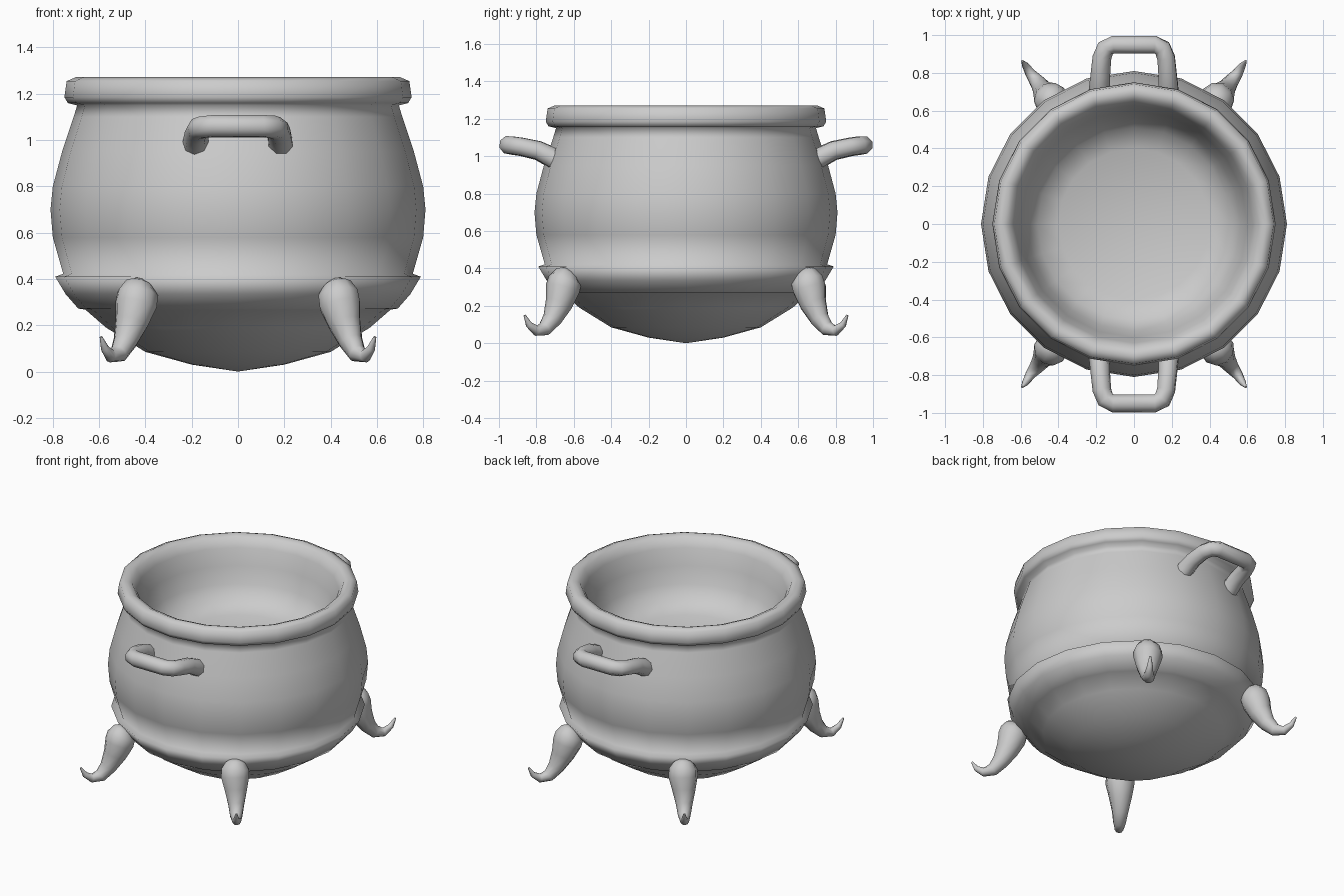
import bpy, bmesh
from math import cos, sin, tau, radians
from mathutils import Vector

if "Cube" in bpy.data.objects:
    bpy.data.objects.remove(bpy.data.objects["Cube"])


def finish(name, bm, angle):
    bmesh.ops.remove_doubles(bm, verts=bm.verts, dist=1e-5)
    bmesh.ops.recalc_face_normals(bm, faces=bm.faces)
    me = bpy.data.meshes.new(name)
    bm.to_mesh(me)
    bm.free()
    ob = bpy.data.objects.new(name, me)
    bpy.context.collection.objects.link(ob)
    bpy.ops.object.select_all(action='DESELECT')
    ob.select_set(True)
    bpy.context.view_layer.objects.active = ob
    bpy.ops.object.shade_smooth_by_angle(angle=radians(angle))
    return ob


def lathe(name, profile, segs=20, angle=180):
    bm = bmesh.new()
    vs = [bm.verts.new((r, 0, z)) for r, z in profile]
    edges = [bm.edges.new(p) for p in zip(vs, vs[1:])]
    bmesh.ops.spin(bm, geom=vs + edges, cent=(0, 0, 0), axis=(0, 0, 1),
                   angle=tau, steps=segs, use_merge=True)
    return finish(name, bm, angle)


def tube(name, path, radii, sign=(1, 1), segs=8):
    """Sweep a round section along a path, mirrored in x / y by sign."""
    pts = [Vector((x * sign[0], y * sign[1], z)) for x, y, z in path]
    bm = bmesh.new()
    rings, u = [], None
    for i, p in enumerate(pts):
        t = (pts[min(i + 1, len(pts) - 1)] - pts[max(i - 1, 0)]).normalized()
        u = t.cross(Vector((0.3, 0.2, 1))) if u is None else u - t * u.dot(t)
        u.normalize()
        w = t.cross(u)
        rings.append([bm.verts.new(p + radii[i] * (u * cos(tau * k / segs) + w * sin(tau * k / segs)))
                      for k in range(segs)])
    for a, b in zip(rings, rings[1:]):
        for k in range(segs):
            n = (k + 1) % segs
            bm.faces.new((a[k], a[n], b[n], b[k]))
    bm.faces.new(rings[0])
    bm.faces.new(rings[-1])
    return finish(name, bm, 60)


# Pot: round bottom, flared base band, belly, rolled rim and inner bowl
lathe("pot", [
    (0, 0.0), (0.2, 0.03), (0.4, 0.085), (0.57, 0.19), (0.66, 0.268), (0.69, 0.272),
    (0.745, 0.335), (0.79, 0.41), (0.755, 0.422),
    (0.80, 0.58), (0.81, 0.70), (0.80, 0.80), (0.76, 0.95),
    (0.71, 1.10), (0.695, 1.15), (0.735, 1.16), (0.75, 1.185), (0.74, 1.255),
    (0.70, 1.272), (0.66, 1.255), (0.63, 1.20), (0.60, 1.09), (0.565, 0.98),
    (0.51, 0.89), (0.40, 0.845), (0, 0.83)])

# Handles front and back
half = [(0.183, 0.685, 0.975), (0.182, 0.73, 1.0), (0.178, 0.79, 1.03),
        (0.17, 0.88, 1.05), (0.15, 0.93, 1.057), (0.11, 0.95, 1.06)]
handle_path = half + [(-x, y, z) for x, y, z in reversed(half)]
radii = [0.058, 0.055, 0.052, 0.05, 0.05, 0.05]
for label, sy in (("front", -1), ("back", 1)):
    tube(label + "_handle", handle_path, radii + radii[::-1], (1, sy))

# Four tapered legs with a rounded knee and curled toes
leg_path = [(0.42, 0.62, 0.385), (0.428, 0.635, 0.37), (0.433, 0.647, 0.335), (0.44, 0.66, 0.29),
            (0.46, 0.68, 0.21), (0.487, 0.715, 0.13), (0.515, 0.755, 0.078), (0.55, 0.80, 0.067),
            (0.575, 0.84, 0.10), (0.592, 0.863, 0.15)]
leg_radii = [0.03, 0.065, 0.09, 0.092, 0.073, 0.052, 0.04, 0.028, 0.018, 0.006]
for fb, sy in (("front", -1), ("back", 1)):
    for lr, sx in (("left", -1), ("right", 1)):
        tube(f"{fb}_{lr}_leg", leg_path, leg_radii, (sx, sy), 10)
